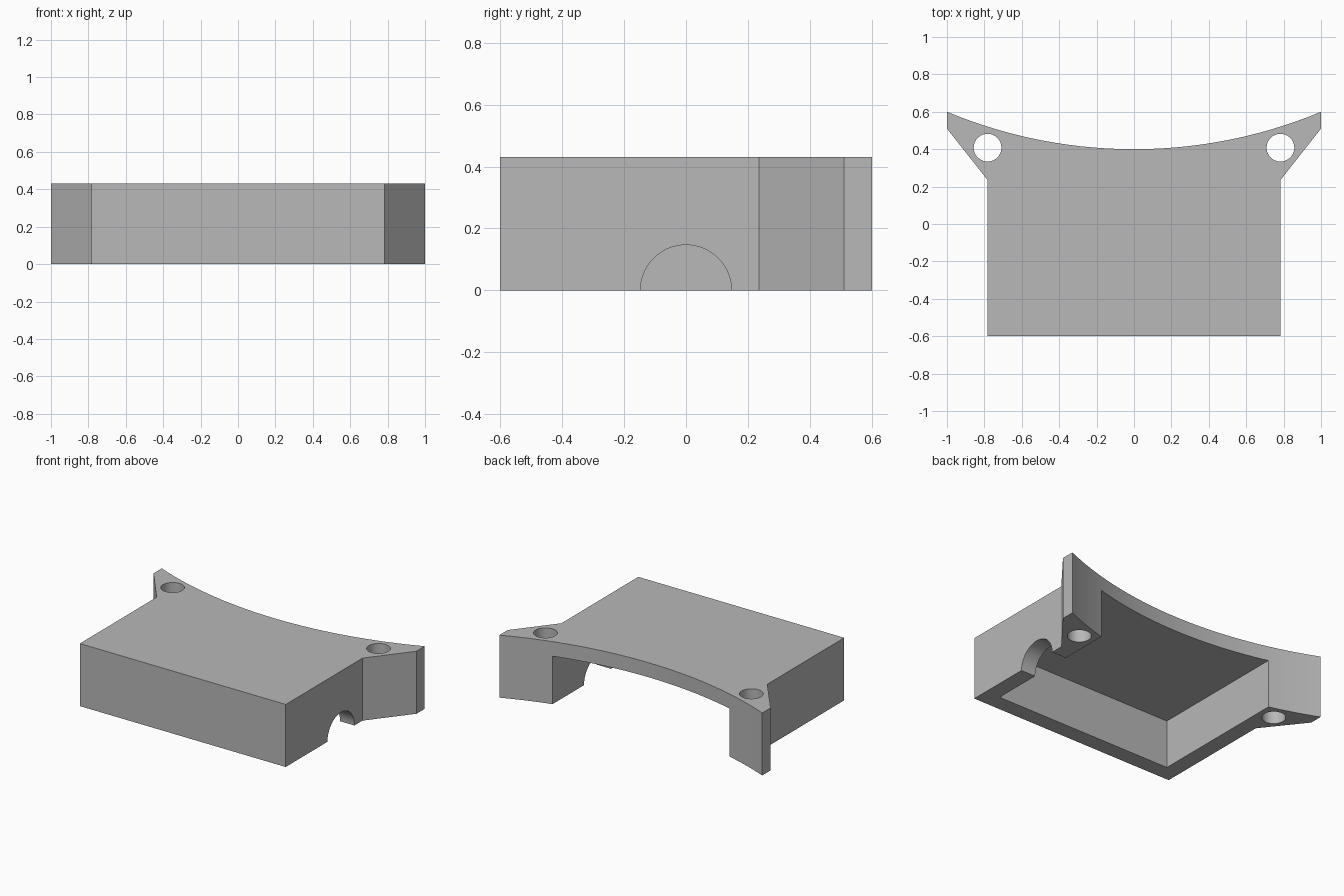
import bpy
import bmesh
import math
from mathutils import Matrix

cube = bpy.data.objects.get("Cube")
if cube:
    bpy.data.objects.remove(cube, do_unlink=True)

HEIGHT = 0.43
HALF_BODY = 0.783
FRONT = -0.6
BACK = 0.6
ARC_RADIUS = 2.6      # concave back edge
ARC_LOW = 0.4
ARC_STEPS = 48

grey = bpy.data.materials.new("plain_grey")
grey.use_nodes = True
colour = (0.48, 0.48, 0.48, 1)
grey.diffuse_color = colour
grey.node_tree.nodes["Principled BSDF"].inputs["Base Color"].default_value = colour


def to_object(name, bm):
    bmesh.ops.recalc_face_normals(bm, faces=bm.faces)
    mesh = bpy.data.meshes.new(name)
    bm.to_mesh(mesh)
    bm.free()
    mesh.materials.append(grey)
    obj = bpy.data.objects.new(name, mesh)
    bpy.context.collection.objects.link(obj)
    return obj


def prism(name, outline, z0, z1):
    bm = bmesh.new()
    face = bm.faces.new([bm.verts.new((x, y, z0)) for x, y in outline])
    top = bmesh.ops.extrude_face_region(bm, geom=[face])["geom"]
    verts = [v for v in top if isinstance(v, bmesh.types.BMVert)]
    bmesh.ops.translate(bm, verts=verts, vec=(0, 0, z1 - z0))
    return to_object(name, bm)


def cylinder(name, radius, depth, matrix):
    bm = bmesh.new()
    bmesh.ops.create_cone(bm, cap_ends=True, segments=64, radius1=radius,
                          radius2=radius, depth=depth, matrix=matrix)
    return to_object(name, bm)


def cut(target, cutter):
    cutter.hide_render = True
    mod = target.modifiers.new("cut", "BOOLEAN")
    mod.operation = "DIFFERENCE"
    mod.solver = "EXACT"
    mod.object = cutter
    bpy.context.view_layer.objects.active = target
    bpy.ops.object.modifier_apply(modifier=mod.name)
    bpy.data.objects.remove(cutter, do_unlink=True)


# Body with flared wings and a concave back edge
right_side = [(HALF_BODY, FRONT), (HALF_BODY, 0.235), (1, 0.51)]
arc = []
for i in range(ARC_STEPS + 1):
    x = 1 - 2 * i / ARC_STEPS
    arc.append((x, ARC_LOW + ARC_RADIUS - math.sqrt(ARC_RADIUS ** 2 - x * x)))
left_side = [(-x, y) for x, y in reversed(right_side)]
housing = prism("housing", right_side + arc + left_side, 0, HEIGHT)

# Hollow underside, open at the back
inner = 0.673
cut(housing, prism("cavity_cutter", [(-inner, -0.487), (inner, -0.487),
                                     (inner, 1), (-inner, 1)], -0.2, 0.33))

# Screw holes through the wings
for side in (-1, 1):
    cut(housing, cylinder("hole_cutter", 0.074, 2,
                          Matrix.Translation((side * 0.783, 0.408, 0))))

# Round cable notch through one side wall
cut(housing, cylinder("notch_cutter", 0.147, 0.4,
                      Matrix.Translation((0.75, 0, 0))
                      @ Matrix.Rotation(math.pi / 2, 4, "Y")))

# Smooth curved walls, crisp edges
bpy.ops.object.select_all(action="DESELECT")
housing.select_set(True)
bpy.context.view_layer.objects.active = housing
bpy.ops.object.shade_smooth_by_angle(angle=math.radians(30))
